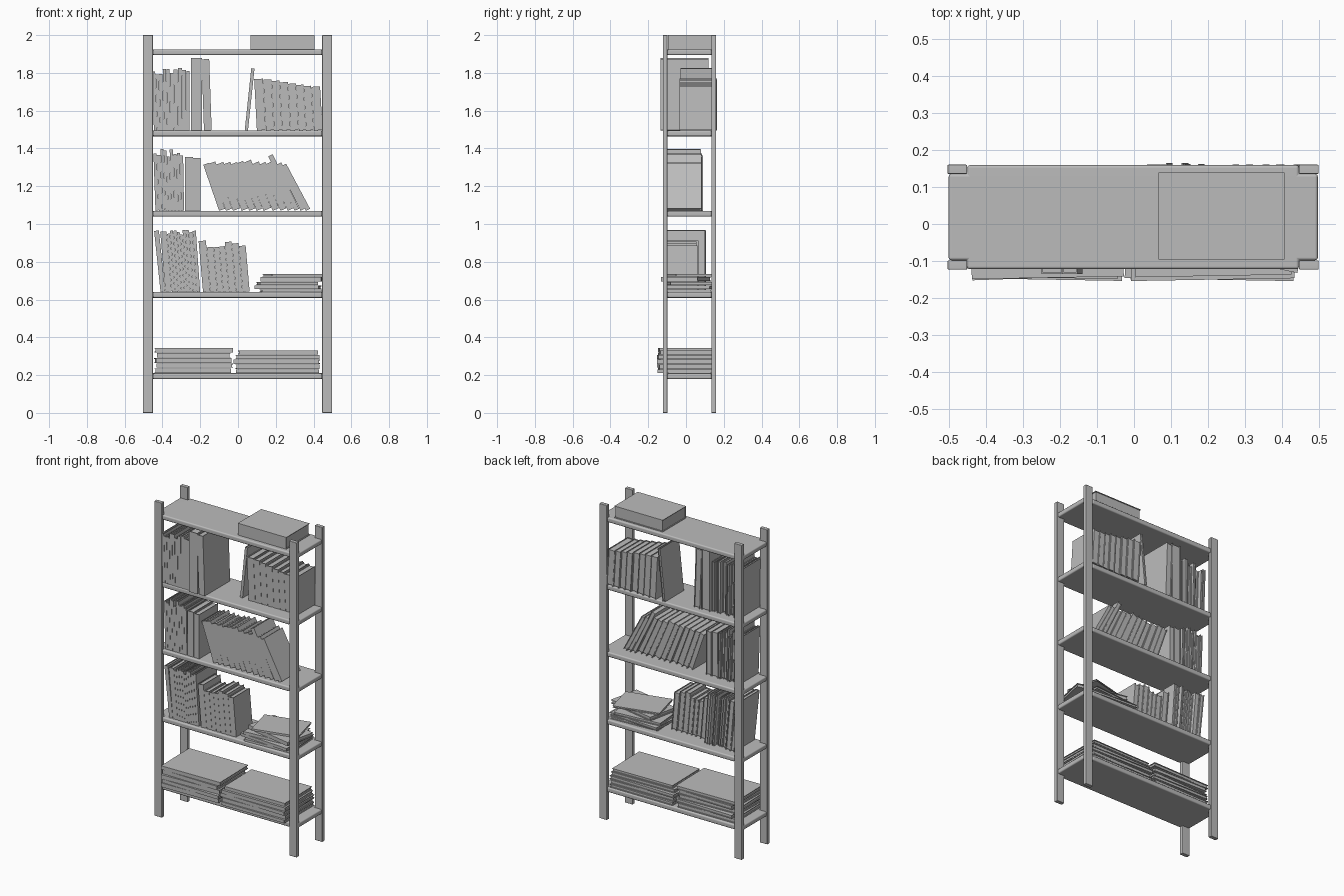
import bpy, bmesh, math, random
from mathutils import Matrix, Vector

if "Cube" in bpy.data.objects:
    bpy.data.objects.remove(bpy.data.objects["Cube"])

random.seed(4)
grey = bpy.data.materials.new("plain_grey")
grey.diffuse_color = (0.5, 0.5, 0.5, 1)
grey.use_nodes = True
grey.node_tree.nodes["Principled BSDF"].inputs["Base Color"].default_value = grey.diffuse_color


def finish(name, bm):
    bmesh.ops.recalc_face_normals(bm, faces=bm.faces)
    me = bpy.data.meshes.new(name)
    bm.to_mesh(me)
    bm.free()
    me.materials.append(grey)
    ob = bpy.data.objects.new(name, me)
    bpy.context.collection.objects.link(ob)
    return ob


def add_box(bm, lo, hi, mat=Matrix()):
    lo, hi = Vector(lo), Vector(hi)
    m = mat @ Matrix.Translation((lo + hi) / 2) @ Matrix.Diagonal((*(hi - lo), 1))
    bmesh.ops.create_cube(bm, size=1, matrix=m)


def bevel(ob, width, seg):
    b = ob.modifiers.new("rounded_edges", 'BEVEL')
    b.width, b.segments, b.limit_method = width, seg, 'ANGLE'
    for p in ob.data.polygons:
        p.use_smooth = True
    ob.modifiers.new("flat_shading", 'WEIGHTED_NORMAL')


# four posts
for side, x0, x1 in (("left", -0.503, -0.45), ("right", 0.445, 0.498)):
    for end, y0, y1 in (("front", -0.123, -0.098), ("back", 0.135, 0.16)):
        bm = bmesh.new()
        add_box(bm, (x0, y0, 0), (x1, y1, 2))
        bevel(finish(f"post_{end}_{side}", bm), 0.003, 2)

# notched shelves between the posts
SHELVES = [0.21, 0.64, 1.07, 1.495, 1.925]
X = (-0.5, -0.45, 0.445, 0.496)
Y = (-0.122, -0.098, 0.135, 0.159)
plan = [(X[1], Y[0]), (X[2], Y[0]), (X[2], Y[1]), (X[3], Y[1]), (X[3], Y[2]), (X[2], Y[2]),
        (X[2], Y[3]), (X[1], Y[3]), (X[1], Y[2]), (X[0], Y[2]), (X[0], Y[1]), (X[1], Y[1])]
for i, z in enumerate(SHELVES):
    bm = bmesh.new()
    f = bm.faces.new([bm.verts.new((x, y, z - 0.031)) for x, y in plan])
    r = bmesh.ops.extrude_face_region(bm, geom=[f])
    top = [v for v in r["geom"] if isinstance(v, bmesh.types.BMVert)]
    bmesh.ops.translate(bm, verts=top, vec=(0, 0, 0.031))
    bevel(finish(f"shelf_{i + 1}", bm), 0.008, 3)


def book(name, t, d, h, mat):
    """Two boards, a spine at -y and inset pages; origin at the lower left front corner."""
    c = min(0.004, t * 0.2)
    n = 0.005
    bm = bmesh.new()
    add_box(bm, (0, 0, 0), (c, d, h), mat)
    add_box(bm, (t - c, 0, 0), (t, d, h), mat)
    add_box(bm, (c, 0, 0), (t - c, c, h), mat)
    add_box(bm, (c, c, n), (t - c, d - n, h - n), mat)
    return finish(name, bm)


def row(name, z, x0, x1, count, h0, h1, lean0, lean1, y0, y1, jit=0.0, djit=0.0):
    """Upright books filling x0..x1 at the base; positive lean tips the top to the left."""
    w = [random.uniform(0.85, 1.15) for _ in range(count)]
    x = x0
    for i in range(count):
        k = i / max(count - 1, 1)
        pitch = (x1 - x0) * w[i] / sum(w)
        a = math.radians(lean0 + (lean1 - lean0) * k)
        t = pitch * math.cos(a) * 0.97
        h = h0 + (h1 - h0) * k + random.uniform(-jit, jit)
        dep = y1 - y0 - random.uniform(0, djit)
        rot = Matrix.Rotation(-a, 4, 'Y')
        if a >= 0:
            m = Matrix.Translation((x, y0, z)) @ rot
        else:
            m = Matrix.Translation((x + pitch, y0, z)) @ rot @ Matrix.Translation((-t, 0, 0))
        book(f"{name}_{i + 1}", t, dep, h, m)
        x += pitch


def flat(name, z, cx, cy, w, d, t, turn):
    m = (Matrix.Translation((cx, cy, z)) @ Matrix.Rotation(math.radians(turn), 4, 'Z')
         @ Matrix.Translation((-w / 2, -d / 2, t)) @ Matrix.Rotation(math.pi / 2, 4, 'Y'))
    return book(name, t, d, w, m)


# upper shelf
z = SHELVES[3]
row("upper_thin_book", z, -0.445, -0.255, 10, 0.31, 0.315, 2, 0, -0.12, 0.11, 0.022, 0.03)
row("upper_tall_book", z, -0.25, -0.19, 1, 0.385, 0.385, 0, 0, -0.135, 0.12)
row("upper_tilted_book", z, -0.18, -0.138, 1, 0.377, 0.377, 2, 2, -0.135, 0.12)
row("upper_leaning_book", z, 0.035, 0.053, 1, 0.33, 0.33, -6, -6, -0.03, 0.16)
row("upper_right_book", z, 0.1, 0.45, 8, 0.275, 0.23, 3, 3.5, -0.035, 0.165, 0.003, 0.012)

# middle shelf
z = SHELVES[2]
row("middle_thin_book", z, -0.437, -0.285, 9, 0.315, 0.30, 2, 1, -0.105, 0.095, 0.02, 0.02)
row("middle_medium_book", z, -0.28, -0.198, 2, 0.285, 0.28, 0, 0, -0.105, 0.085)
row("middle_slanted_book", z, -0.1, 0.3, 10, 0.262, 0.275, 19, 25, -0.103, 0.083, 0.005, 0.015)
row("middle_slanted_tall_book", z, 0.3, 0.33, 1, 0.32, 0.32, 26, 26, -0.103, 0.083)
row("middle_slanted_end_book", z, 0.332, 0.388, 2, 0.275, 0.27, 27, 28, -0.103, 0.083)

# lower shelf
z = SHELVES[1]
row("lower_wide_book", z, -0.41, -0.35, 2, 0.325, 0.32, 6, 5, -0.105, 0.105)
row("lower_thin_book", z, -0.35, -0.2, 9, 0.315, 0.31, 5, 4, -0.105, 0.105, 0.018, 0.03)
row("lower_short_book", z, -0.185, 0.063, 7, 0.255, 0.255, 5, 5, -0.105, 0.07, 0.018, 0.015)
for i, (cx, cy, w, d, t, turn) in enumerate([
        (0.28, 0.01, 0.32, 0.24, 0.014, 3), (0.265, 0.015, 0.34, 0.25, 0.018, -4),
        (0.26, 0.02, 0.31, 0.23, 0.018, 5), (0.3, 0.0, 0.33, 0.2, 0.024, -12),
        (0.295, 0.015, 0.29, 0.21, 0.012, 14)]):
    flat(f"lower_flat_book_{i + 1}", z, cx, cy, w, d, t, turn)
    z += t + 0.002

# bottom shelf stacks
for name, stack in (
        ("bottom_left_book", [(-0.24, 0.0, 0.40, 0.29, 0.026, 1), (-0.23, 0.0, 0.40, 0.30, 0.022, -1),
                              (-0.24, -0.005, 0.40, 0.28, 0.026, 2), (-0.235, 0.0, 0.385, 0.29, 0.025, -1),
                              (-0.235, 0.0, 0.41, 0.29, 0.023, 1)]),
        ("bottom_right_book", [(0.21, 0.0, 0.44, 0.30, 0.02, 0), (0.21, 0.0, 0.44, 0.29, 0.024, 1),
                               (0.205, 0.0, 0.455, 0.30, 0.022, -1), (0.21, -0.005, 0.44, 0.29, 0.022, 1),
                               (0.212, 0.0, 0.42, 0.28, 0.02, 1)])):
    z = SHELVES[0]
    for i, (cx, cy, w, d, t, turn) in enumerate(stack):
        flat(f"{name}_{i + 1}", z, cx, cy, w, d, t, turn)
        z += t + 0.003

# big box-like volume lying on top
flat("top_box", SHELVES[4], 0.236, 0.022, 0.34, 0.235, 0.075, 0)
